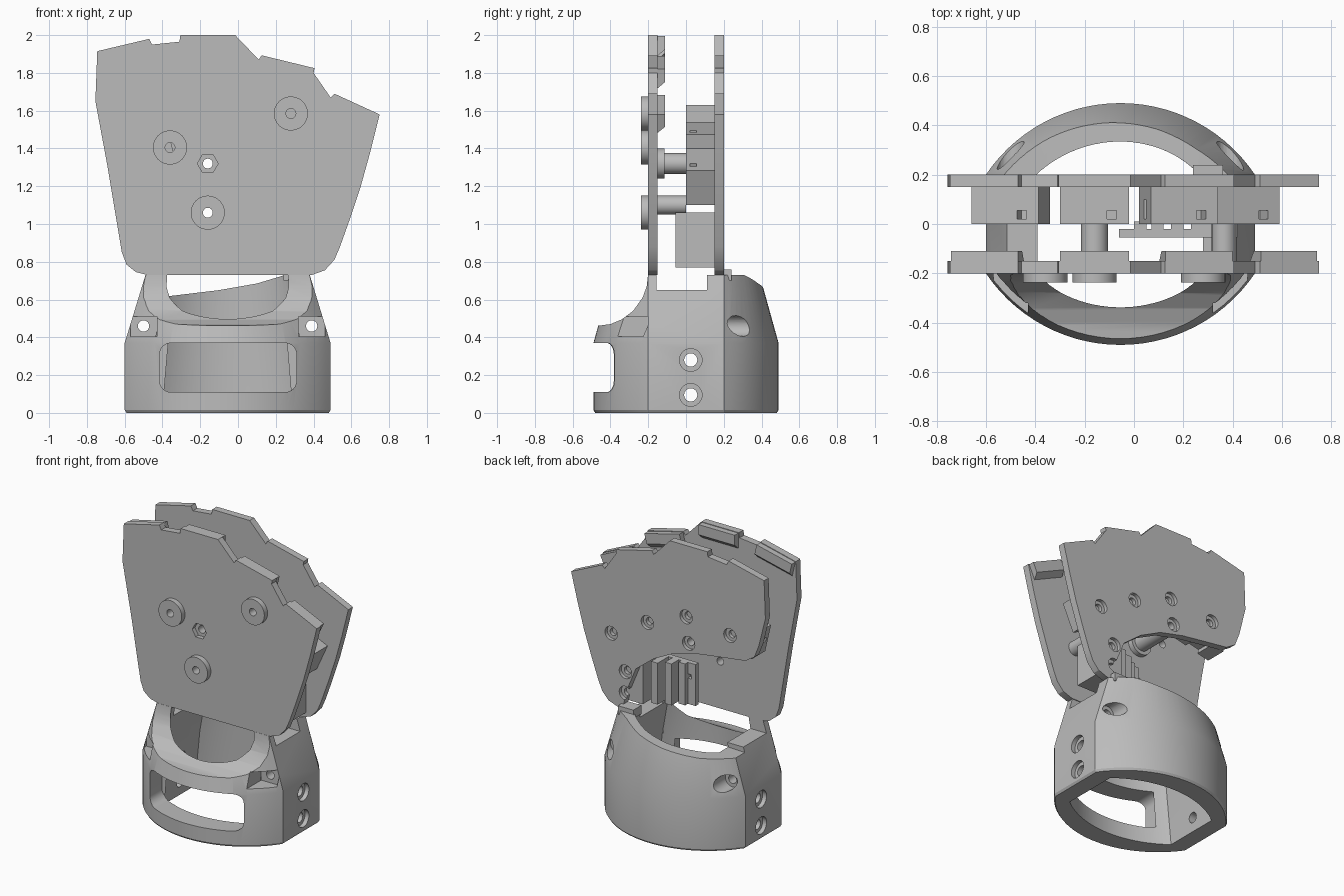
import bpy, bmesh, math
from mathutils import Vector, Matrix

cube = bpy.data.objects.get("Cube")
if cube:
    bpy.data.objects.remove(cube)

grey = bpy.data.materials.new("light_grey")
grey.use_nodes = True
grey.diffuse_color = (0.5, 0.5, 0.5, 1)
grey.node_tree.nodes["Principled BSDF"].inputs["Base Color"].default_value = (0.5, 0.5, 0.5, 1)
CX = -0.055  # wrist centre line


def loft(name, rings):
    """Closed solid through rings of equal point count."""
    bm = bmesh.new()
    vs = [[bm.verts.new(p) for p in r] for r in rings]
    n = len(vs[0])
    for a, b in zip(vs, vs[1:]):
        for i in range(n):
            j = (i + 1) % n
            bm.faces.new((a[i], a[j], b[j], b[i]))
    bm.faces.new(vs[0])
    bm.faces.new(vs[-1])
    bmesh.ops.recalc_face_normals(bm, faces=bm.faces[:])
    me = bpy.data.meshes.new(name)
    bm.to_mesh(me)
    bm.free()
    me.materials.append(grey)
    ob = bpy.data.objects.new(name, me)
    bpy.context.collection.objects.link(ob)
    return ob


def prism(name, pts, lo, hi, axis="y", scale_hi=1.0):
    """Extrude a 2D outline along x (pts = y, z) or y (pts = x, z)."""
    mx = sum(p[0] for p in pts) / len(pts)
    mz = sum(p[1] for p in pts) / len(pts)
    top = [(mx + (a - mx) * scale_hi, mz + (b - mz) * scale_hi) for a, b in pts]
    put = (lambda p, t: (p[0], t, p[1])) if axis == "y" else (lambda p, t: (t, p[0], p[1]))
    return loft(name, [[put(p, lo) for p in pts], [put(p, hi) for p in top]])


def circle(a, b, r, n=24):
    return [(a + r * math.cos(2 * math.pi * i / n), b + r * math.sin(2 * math.pi * i / n)) for i in range(n)]


def rounded(x0, x1, z0, z1, r, n=6):
    pts = []
    for k, (x, z) in enumerate([(x1 - r, z1 - r), (x0 + r, z1 - r), (x0 + r, z0 + r), (x1 - r, z0 + r)]):
        for i in range(n + 1):
            t = math.pi / 2 * (k + i / n)
            pts.append((x + r * math.cos(t), z + r * math.sin(t)))
    return pts


def rect(a0, a1, b0, b1):
    return [(a0, b0), (a1, b0), (a1, b1), (a0, b1)]


def cut(ob, cutters):
    for c in cutters:
        c.hide_render = True
        m = ob.modifiers.new("cut", "BOOLEAN")
        m.operation, m.solver, m.object = "DIFFERENCE", "EXACT", c
    dg = bpy.context.evaluated_depsgraph_get()
    me = bpy.data.meshes.new_from_object(ob.evaluated_get(dg))
    ob.modifiers.clear()
    ob.data = me
    for c in cutters:
        bpy.data.objects.remove(c)


def tilt(ob, x, z, deg):
    """Stand a part built at the origin at (x, z), leaning by deg."""
    ob.data.transform(Matrix.Translation((x, 0, z)) @ Matrix.Rotation(math.radians(-deg), 4, "Y"))


def section(w, d, z, n=28):
    """Flat-sided oval: flats at x = +-w, arcs bulging to y = +-d."""
    s = d - 0.2
    r = (w * w + s * s) / (2 * s)
    a = math.asin(w / r)
    pts = []
    for sign in (1, -1):
        for i in range(n + 1):
            t = a - 2 * a * i / n
            pts.append((CX + sign * r * math.sin(t), sign * (d - r + r * math.cos(t)), z))
    return pts


# Wrist shell, tapered above the straight band
wrist = loft("wrist_shell", [section(0.535, 0.48, 0), section(0.545, 0.49, 0.015),
                             section(0.545, 0.49, 0.37), section(0.435, 0.39, 0.73)])
cutters = [
    loft("cavity", [section(0.43, 0.345, -0.1), section(0.38, 0.34, 0.4), section(0.30, 0.33, 0.85)]),
    prism("front_scoop", [(-0.6, 0.46), (-0.475, 0.46), (-0.4, 0.47), (-0.34, 0.495), (-0.28, 0.54),
                          (-0.23, 0.61), (-0.208, 0.67), (-0.2, 0.74), (-0.2, 0.8), (-0.6, 0.8)], -1, 1, "x"),
    prism("side_slot", rect(-0.155, 0.11, 0.65, 0.9), -1, 1, "x"),
    prism("rim_slope", [(0.6, 0.8), (0.25, 0.73), (0.1, 0.685), (-0.1, 0.65), (-0.35, 0.62),
                        (-0.7, 0.61), (-0.7, 0.8)], 0.1, 0.6),
    prism("front_window", rounded(-0.415, 0.31, 0.11, 0.37, 0.06), -0.6, -0.25),
]
for side in (-1, 1):
    x = CX + side * 0.445
    cutters += [
        prism("ear_hole", circle(x, 0.46, 0.03), -0.6, 0.6),
        prism("ear_pocket_front", rect(x - 0.07, x + 0.07, 0.405, 0.51), -0.6, -0.2),
        prism("ear_pocket_back", circle(x, 0.46, 0.055), 0.2, 0.6),
    ]
    for z in (0.095, 0.28):
        cutters.append(prism("side_hole", circle(0.025, z, 0.035), CX + side * 0.3, CX + side * 0.7, "x"))
        cutters.append(prism("side_sink", circle(0.025, z, 0.06), CX + side * 0.515, CX + side * 0.7, "x"))
cut(wrist, cutters)

# Shared upper edge of both palm plates, running from -x to +x
top_edge = [(-0.755, 1.65), (-0.745, 1.915), (-0.47, 1.98), (-0.455, 1.95), (-0.31, 1.965), (-0.305, 2.0),
            (-0.015, 2.0), (0.11, 1.87), (0.125, 1.893), (0.405, 1.825), (0.4, 1.8), (0.49, 1.67),
            (0.51, 1.69), (0.75, 1.58)]
left_edge = [(0.7, 1.38), (0.65, 1.2), (0.59, 1.02), (0.54, 0.88), (0.51, 0.81), (0.46, 0.755), (0.39, 0.73)]
right_edge = [(-0.48, 0.73), (-0.54, 0.745), (-0.59, 0.785), (-0.615, 0.85), (-0.64, 1.0), (-0.69, 1.3)]

# Front palm plate with three bosses and a hex socket
bosses = [(0.28, 1.585), (-0.36, 1.405), (-0.16, 1.06)]
front = prism("front_palm_plate", top_edge + left_edge + right_edge, -0.2, -0.15)
cut(front, [prism("bore", circle(x, z, 0.026), -0.3, -0.1) for x, z in bosses]
    + [prism("hex_socket", circle(-0.16, 1.32, 0.055, 6), -0.3, -0.1)])
for x, z in bosses:
    boss = prism("front_boss", circle(x, z, 0.09, 40), -0.237, -0.2)
    cut(boss, [prism("bore", circle(x, z, 0.026), -0.3, -0.1)])

# Hollow spacer behind the hex socket
spacer = prism("spacer_post", circle(-0.16, 1.32, 0.055), -0.17, 0.15)
flange = prism("spacer_flange", circle(-0.16, 1.32, 0.08), -0.15, -0.115)
for ob in (spacer, flange):
    cut(ob, [prism("bore", circle(-0.16, 1.32, 0.026), -0.3, 0.3)])
prism("support_post", circle(0.365, 1.1, 0.05), -0.15, 0.0)

# Back palm plate, scooped away below on the thumb side
scoop = [(0.35, 0.73), (0.32, 0.86), (0.25, 1.03), (0.11, 1.14), (-0.05, 1.22), (-0.235, 1.265), (-0.45, 1.295),
         (-0.6, 1.315), (-0.67, 1.36), (-0.705, 1.45)]
back = prism("back_palm_plate", top_edge + left_edge + scoop, 0.15, 0.2)
holes = [(0.44, 1.23), (0.16, 1.38), (-0.14, 1.5), (-0.16, 1.32), (-0.48, 1.46), (0.33, 0.99), (0.33, 0.84)]
cut(back, [prism("screw_hole", circle(x, z, 0.026), 0.1, 0.3) for x, z in holes]
    + [prism("screw_sink", circle(x, z, 0.048), 0.175, 0.3) for x, z in holes])
prism("back_catch", rect(0.24, 0.36, 0.7, 0.76), 0.15, 0.24)

# Finger lips along the front plate's top, and finger blocks on the back plate
lip = [(-0.195, -0.004), (-0.11, -0.004), (-0.11, -0.075), (-0.15, -0.11), (-0.195, -0.11)]
fingers = [(-0.607, 1.947, 13, -0.5, 1.44), (-0.16, 2.0, 0, -0.16, 1.53),
           (0.265, 1.859, -14, 0.18, 1.41), (0.63, 1.635, -24.5, 0.42, 1.25)]
for x, z, lean, bx, bz in fingers:
    half = 0.125 if lean < -20 else 0.14
    tilt(prism("finger_lip", lip, -half, half, "x"), x, z, lean)
    block = prism("finger_block", rect(-0.14, 0.14, -0.1, 0.1), 0.0, 0.15)
    cut(block, [prism("pin_hole", rect(0.05, 0.09, 0.02, 0.2), 0.02, 0.055),
                prism("side_notch", rect(-0.2, -0.12, -0.015, 0.015), 0.02, 0.1),
                prism("under_notch", rect(-0.05, 0.05, -0.2, -0.07), -0.1, 0.11)])
    tilt(block, bx, bz, lean)

# Thumb mount: a thin toothed base with stepped slats
base = prism("thumb_mount_base", rect(-0.06, 0.42, 0.77, 1.06), -0.055, -0.02)
cut(base, [prism("pin_hole", rect(-0.03, 0.0, 0.95, 0.98), -0.1, 0.1)])
for x, y1 in ((0.0, 0.01), (0.07, 0.06), (0.15, 0.1)):
    prism("thumb_mount_slat", rect(x, x + 0.05, 0.77, 1.06), -0.02, y1)
prism("thumb_mount_body", rect(0.23, 0.42, 0.77, 1.06), -0.02, 0.15)

# Smooth curved walls, keep edges sharp
for ob in bpy.context.scene.objects:
    if ob.type == "MESH":
        ob.select_set(True)
        bpy.context.view_layer.objects.active = ob
bpy.ops.object.shade_smooth_by_angle(angle=math.radians(25))
